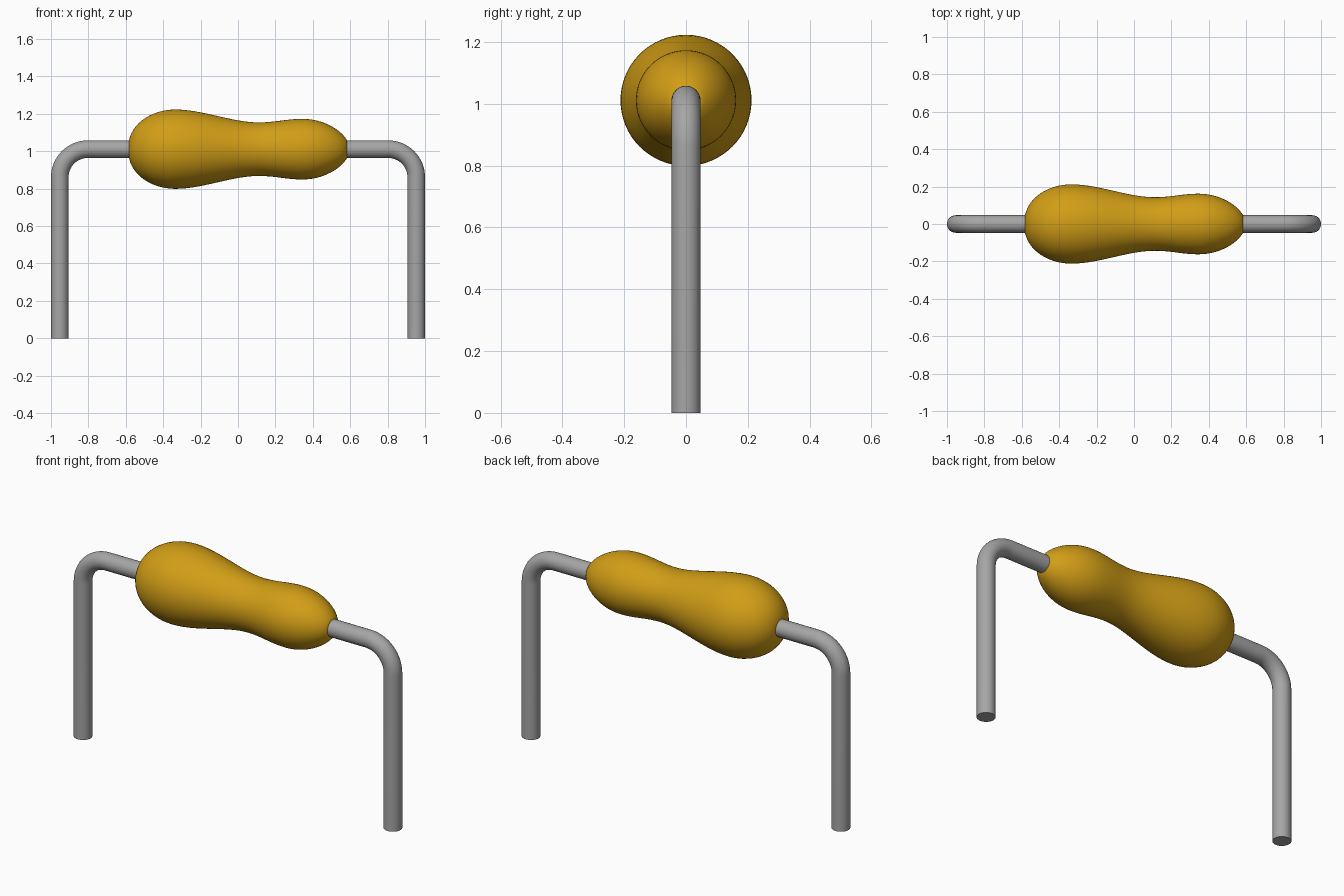
import bpy, bmesh, math
from mathutils import Vector, Matrix
from mathutils.geometry import interpolate_bezier

cube = bpy.data.objects.get("Cube")
if cube:
    bpy.data.objects.remove(cube, do_unlink=True)

AXIS_Z = 1.011      # height of the body axis
WIRE_R = 0.047      # lead radius
BEND_R = 0.15       # centreline radius of the lead bend


def material(name, rgb, metallic=0.0):
    mat = bpy.data.materials.new(name)
    mat.use_nodes = True
    mat.diffuse_color = (*rgb, 1)
    mat.node_tree.nodes["Principled BSDF"].inputs["Base Color"].default_value = (*rgb, 1)
    return mat


def smooth(obj, angle):
    bpy.ops.object.select_all(action='DESELECT')
    obj.select_set(True)
    bpy.context.view_layer.objects.active = obj
    bpy.ops.object.shade_smooth_by_angle(angle=math.radians(angle))


def add_mesh(name, bm, mat):
    bmesh.ops.recalc_face_normals(bm, faces=bm.faces)
    mesh = bpy.data.meshes.new(name)
    bm.to_mesh(mesh)
    bm.free()
    mesh.materials.append(mat)
    obj = bpy.data.objects.new(name, mesh)
    bpy.context.collection.objects.link(obj)
    smooth(obj, 40)
    return obj


def skin_rings(bm, rings):
    """Bridge successive vertex rings and cap both ends."""
    n = len(rings[0])
    for a, b in zip(rings, rings[1:]):
        for i in range(n):
            j = (i + 1) % n
            bm.faces.new((a[i], a[j], b[j], b[i]))
    bm.faces.new(rings[0])
    bm.faces.new(rings[-1])


def ring(bm, centre, u, v, radius, n):
    return [bm.verts.new(centre + radius * (math.cos(t) * u + math.sin(t) * v))
            for t in (2 * math.pi * i / n for i in range(n))]


gold = material("gold coating", (0.64, 0.34, 0.008))
grey = material("grey metal", (0.38, 0.38, 0.38))

# Body: large bulb, waist and small bulb, as (x, radius) curves with handles
segments = [
    ((-0.583, 0.047), (-0.56, 0.15), (-0.45, 0.212), (-0.334, 0.212)),
    ((-0.334, 0.212), (-0.19, 0.212), (-0.03, 0.143), (0.11, 0.143)),
    ((0.11, 0.143), (0.20, 0.143), (0.26, 0.162), (0.345, 0.162)),
    ((0.345, 0.162), (0.46, 0.162), (0.555, 0.10), (0.583, 0.047)),
]
profile = []
for seg in segments:
    pts = interpolate_bezier(*[Vector((x, r, 0)) for x, r in seg], 15)
    profile += pts[1:] if profile else pts

Y, Z = Vector((0, 1, 0)), Vector((0, 0, 1))
bm = bmesh.new()
skin_rings(bm, [ring(bm, Vector((p.x, 0, AXIS_Z)), Y, Z, p.y, 64) for p in profile])
add_mesh("body", bm, gold)

# Leads: straight out of the body, a quarter bend, then straight down
for side, name in ((1, "left_lead"), (-1, "right_lead")):
    leg_x = 1 - WIRE_R
    path = [(0.50, AXIS_Z, 0.0)]
    for i in range(17):
        a = math.pi / 2 * i / 16
        path.append((leg_x - BEND_R + BEND_R * math.sin(a),
                     AXIS_Z - BEND_R + BEND_R * math.cos(a), a))
    path.append((leg_x, 0.0, math.pi / 2))
    bm = bmesh.new()
    rings = []
    for x, z, a in path:
        across = Vector((side * math.sin(a), 0, math.cos(a)))
        rings.append(ring(bm, Vector((side * x, 0, z)), Y, across, WIRE_R, 32))
    skin_rings(bm, rings)
    add_mesh(name, bm, grey)
